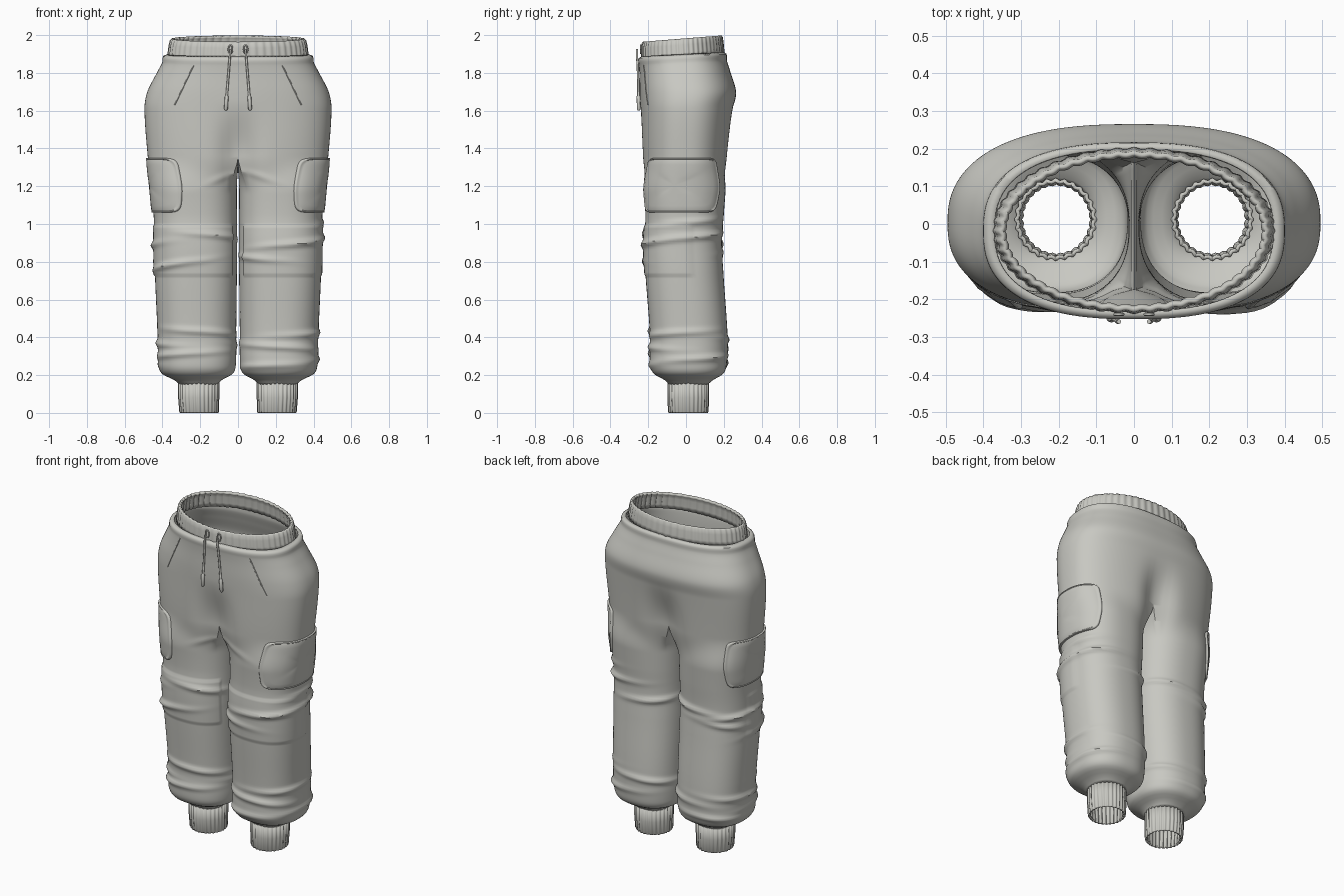
import bpy, bmesh, math
from math import sin, cos, pi, exp, radians

default_cube = bpy.data.objects.get("Cube")
if default_cube:
    bpy.data.objects.remove(default_cube, do_unlink=True)

cloth = bpy.data.materials.new("light_grey_cloth")
cloth.use_nodes = True
cloth.diffuse_color = (0.58, 0.58, 0.54, 1)
shader = cloth.node_tree.nodes["Principled BSDF"]
shader.inputs["Base Color"].default_value = cloth.diffuse_color
shader.inputs["Roughness"].default_value = 0.8

# Height, outer half width, front y, back y, inner leg x
PROFILE = [
    (1.9, .372, -.235, .2, 0), (1.893, .393, -.248, .213, 0), (1.875, .4, -.253, .217, 0),
    (1.855, .402, -.25, .217, 0), (1.8, .43, -.247, .235, 0), (1.7, .48, -.246, .265, 0),
    (1.61, .495, -.243, .25, 0), (1.36, .478, -.236, .225, .006), (1.05, .447, -.215, .2, .006),
    (.9, .443, -.222, .19, .006), (.74, .44, -.215, .198, .006), (.4, .425, -.19, .22, .01),
    (.25, .42, -.19, .214, .012), (.205, .4, -.168, .195, .03), (.175, .34, -.115, .145, .085),
    (.15, .308, -.09, .115, .108)]
CROTCH, ARC, INNER, TURN = 1.36, 56, 28, 50

# Cloth folds: side, height, rise, centre angle, angular spread, size
FOLDS = [
    (1, .9, .03, -60, 80, .016), (1, .94, .02, 40, 70, .016), (1, .82, -.02, -130, 60, .013),
    (1, .86, .02, 120, 60, .014), (1, 1.01, .02, 10, 60, .012),
    (-1, .78, -.04, -50, 70, .016), (-1, .88, -.03, 20, 80, .016), (-1, .94, .02, -120, 60, .014),
    (-1, .9, .02, 120, 70, .014), (-1, .82, .02, 50, 50, .012),
    (1, .42, .02, -30, 90, .013), (1, .35, -.02, -90, 90, .014), (1, .29, .02, 30, 90, .014),
    (1, .38, -.02, 120, 80, .013), (1, .25, .01, -110, 80, .011),
    (-1, .43, .02, -100, 80, .013), (-1, .37, .02, 0, 90, .014), (-1, .31, -.02, -60, 90, .014),
    (-1, .26, .01, 60, 90, .012), (-1, .35, .02, 140, 80, .012),
    (1, 1.26, -.05, -125, 35, .012), (-1, 1.25, -.05, -130, 30, .01)]


def smooth(v):
    v = min(1, max(0, v))
    return v * v * (3 - 2 * v)


def profile(z):
    """Smoothly interpolate the garment profile at a height."""
    rows = PROFILE
    i = next((k for k in range(len(rows) - 1) if z >= rows[k + 1][0]), len(rows) - 2)
    a, b = rows[i], rows[i + 1]
    p, q = rows[max(i - 1, 0)], rows[min(i + 2, len(rows) - 1)]
    step = b[0] - a[0]
    f = (z - a[0]) / step
    result = []
    for c in range(1, 5):
        m = (b[c] - p[c]) / (b[0] - p[0]) * step
        n = (q[c] - a[c]) / (q[0] - a[0]) * step
        s = f * f * (3 - 2 * f)
        result.append(a[c] + (b[c] - a[c]) * s + m * f * (1 - f) ** 2 - n * f * f * (1 - f))
    return result


def oval(angle, rx, ry, power):
    c, s = cos(angle), sin(angle)
    return (math.copysign(abs(c) ** (2 / power), c) * rx,
            math.copysign(abs(s) ** (2 / power), s) * ry)


def leg_point(side, degrees, z, lift=0):
    half, front, back, inner = profile(z)
    angle = radians(degrees)
    wrapped = (degrees + 180) % 360 - 180
    for who, height, rise, centre, spread, size in FOLDS:
        if who == side:
            gap = (wrapped - centre + 180) % 360 - 180
            line = (z - height - rise * gap / spread) / .016
            lift += size * exp(-line * line - (gap / spread) ** 2 * 2)
    # Stitched knee panel across the front
    if .73 < z < .99 and -150 < wrapped < 10:
        lift += .006
    x, y = oval(angle, (half - inner) / 2 + lift, (back - front) / 2 + lift, 2.35)
    return x + (half + inner) / 2, y + (front + back) / 2, z


def surface(side, t, z, lift=0):
    """Outer cloth from front centre (t=0) round to back centre (t=1)."""
    half, front, back, _ = profile(z)
    x, y = oval(radians(180 * t - 90), half + lift, (back - front) / 2 + lift, 2.5)
    dent = .24 * smooth((1.66 - z) / .3) * exp(-(x / .09) ** 2)
    hip = (x, y * (1 - dent) + (front + back) / 2, z)
    w = smooth((CROTCH - z) / .2)
    leg = leg_point(side, -90 - TURN + (180 + 2 * TURN) * t, z, lift)
    x, y, z = (h + (g - h) * w for h, g in zip(hip, leg))
    return side * x, y, z + .05 * y * smooth((z - 1.7) / .2)


def leg_ring(side, z):
    ring = [surface(side, i / ARC, z) for i in range(ARC + 1)]
    w = smooth((CROTCH - z) / .2)
    y0, y1 = ring[0][1], ring[-1][1]
    for k in range(1, INNER):
        v = k / INNER
        seam = (0, y1 + (y0 - y1) * v, z - .05 * sin(pi * v) * (1 - w))
        leg = leg_point(side, 90 + TURN + (180 - 2 * TURN) * v, z)
        x, y, h = (a + (b - a) * w for a, b in zip(seam, leg))
        ring.append((side * x, y, h))
    return ring


def add_loft(bm, rings, closed=True):
    rows = [[bm.verts.new(p) for p in ring] for ring in rings]
    for a, b in zip(rows, rows[1:]):
        for i in range(len(a) if closed else len(a) - 1):
            j = (i + 1) % len(a)
            bm.faces.new((a[i], a[j], b[j], b[i]))


def finish(name, bm, thickness=0):
    bmesh.ops.remove_doubles(bm, verts=bm.verts, dist=.00005)
    bmesh.ops.recalc_face_normals(bm, faces=bm.faces)
    mesh = bpy.data.meshes.new(name)
    bm.to_mesh(mesh)
    bm.free()
    obj = bpy.data.objects.new(name, mesh)
    bpy.context.collection.objects.link(obj)
    mesh.materials.append(cloth)
    bpy.ops.object.select_all(action='DESELECT')
    obj.select_set(True)
    bpy.context.view_layer.objects.active = obj
    bpy.ops.object.shade_smooth_by_angle(angle=radians(50))
    if thickness:
        shell = obj.modifiers.new("cloth_thickness", 'SOLIDIFY')
        shell.thickness = thickness
        shell.offset = -1
    return obj


def cord(name, points, radii):
    curve = bpy.data.curves.new(name, 'CURVE')
    curve.dimensions = '3D'
    curve.bevel_depth = 1
    curve.bevel_resolution = 2
    curve.use_fill_caps = True
    line = curve.splines.new('POLY')
    line.points.add(len(points) - 1)
    for dot, place, radius in zip(line.points, points, radii):
        dot.co = (*place, 1)
        dot.radius = radius
    line.use_smooth = True
    curve.materials.append(cloth)
    obj = bpy.data.objects.new(name, curve)
    bpy.context.collection.objects.link(obj)


def front_y(x, z):
    half, front, back, _ = profile(z)
    return (front + back) / 2 - (back - front) / 2 * (1 - abs(x / half) ** 2.5) ** .4


# Trouser body: half hips and a leg on each side, welded down the middle
body = bmesh.new()
hip_heights = [1.9 - .54 * i / 54 for i in range(55)]
leg_heights = [CROTCH - (CROTCH - .15) * i / 110 for i in range(111)]
for side in (1, -1):
    add_loft(body, [[surface(side, i / ARC, z) for i in range(ARC + 1)]
                    for z in hip_heights], closed=False)
    add_loft(body, [leg_ring(side, z) for z in leg_heights])
finish("trouser_body", body, .008)


# Elastic tubes with fine ribs
def ribbed_tube(name, levels, ribs, depth, thickness, slant=0):
    bm = bmesh.new()
    count = ribs * 6
    rings = []
    for z, cx, cy, rx, ry in levels:
        ring = []
        for i in range(count):
            a = 2 * pi * i / count
            d = depth * cos(ribs * a)
            y = cy + (ry + d) * sin(a)
            ring.append((cx + (rx + d) * cos(a), y, z + slant * y))
        rings.append(ring)
    add_loft(bm, rings)
    finish(name, bm, thickness)


ribbed_tube("waistband", [(1.885, 0, -.018, .375, .22), (1.91, 0, -.018, .37, .218),
                          (1.95, 0, -.02, .365, .216), (1.975, 0, -.02, .358, .212),
                          (1.983, 0, -.02, .35, .206)], 52, .0025, .014, .08)
for side, word in ((1, "left"), (-1, "right")):
    ribbed_tube(word + "_ankle_cuff", [(.175, side * .208, .012, .107, .107),
                                       (.08, side * .208, .012, .106, .108),
                                       (.006, side * .206, .012, .102, .104),
                                       (0, side * .206, .012, .098, .1)], 28, .003, .01)

    # Cargo pocket: rounded padded patch wrapped over the outer thigh
    bm = bmesh.new()
    rings = []
    for r, lift in ((0, .011), (.25, .011), (.5, .011), (.75, .011), (.9, .01),
                    (.94, .008), (.96, .011), (.985, .01), (1, .004), (1, -.006)):
        ring = []
        for i in range(96):
            c, s = cos(2 * pi * i / 96), sin(2 * pi * i / 96)
            k = r / (abs(c) ** 9 + abs(s) ** 9) ** (1 / 9)
            u, v = (c * k + 1) / 2, (s * k + 1) / 2
            start, end = .236 - .031 * v, .668 + .063 * v
            ring.append(surface(side, start + (end - start) * u, 1.06 + .29 * v, lift))
        rings.append(ring)
    add_loft(bm, rings)
    finish(word + "_cargo_pocket", bm)

    # Drawstring with a thicker tip, its eyelet, and the slanted pocket seam
    heights = (1.925, 1.88, 1.85, 1.76, 1.68, 1.675, 1.61, 1.602)
    cord(word + "_drawstring",
         [(side * (.04 + .08 * min(.3, 1.925 - z)), front_y(.05, min(z, 1.87)) - .007, z)
          for z in heights], (.006, .006, .006, .006, .006, .01, .01, .006))
    loop = [(side * .04 + .011 * cos(a), -.24, 1.925 + .022 * sin(a))
            for a in (2 * pi * i / 20 for i in range(21))]
    cord(word + "_eyelet", loop, [.004] * 21)
    seam = [(side * (.235 + .1 * f), 1.84 - .21 * f) for f in (i / 16 for i in range(17))]
    cord(word + "_slant_seam", [(x, front_y(x, z), z) for x, z in seam], [.003] * 17)
